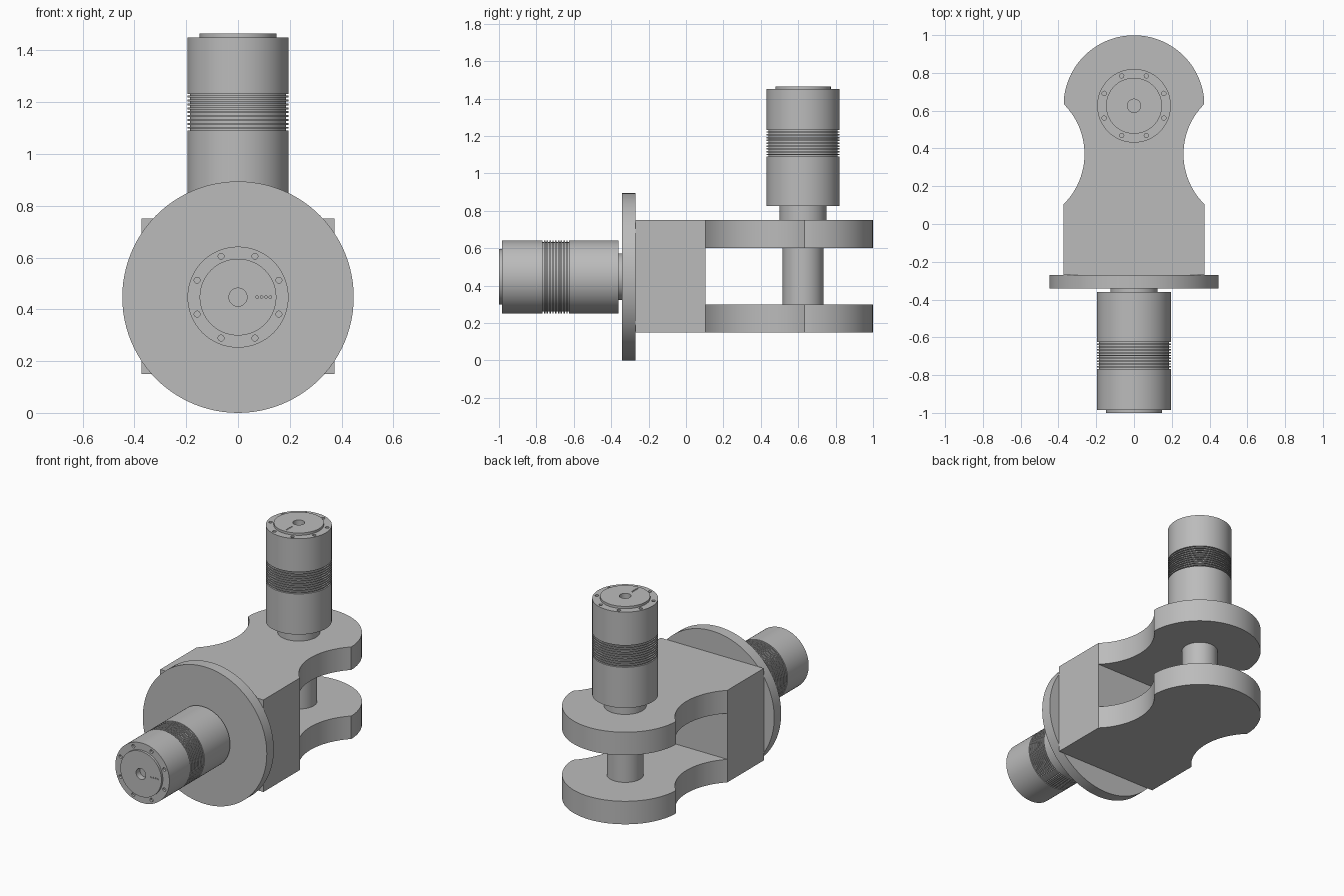
import bpy, bmesh
from math import sin, cos, pi, radians, atan2
from mathutils import Matrix, Vector

cube = bpy.data.objects.get("Cube")
if cube:
    bpy.data.objects.remove(cube, do_unlink=True)

grey = bpy.data.materials.new("machined grey")
grey.use_nodes = True
grey.diffuse_color = (0.5, 0.5, 0.5, 1)
grey.node_tree.nodes["Principled BSDF"].inputs["Base Color"].default_value = grey.diffuse_color

AXIS_Z = 0.447     # height of the horizontal motor axis
PIVOT_Y = 0.626    # position of the vertical motor axis
SEGMENTS = 96


def finish(name, bm, loc=(0, 0, 0), rot=(0, 0, 0)):
    """Turn a bmesh into a named grey object."""
    bmesh.ops.recalc_face_normals(bm, faces=bm.faces)
    mesh = bpy.data.meshes.new(name)
    bm.to_mesh(mesh)
    bm.free()
    mesh.materials.append(grey)
    obj = bpy.data.objects.new(name, mesh)
    bpy.context.collection.objects.link(obj)
    obj.location, obj.rotation_euler = loc, rot
    return obj


def activate(obj):
    bpy.ops.object.select_all(action='DESELECT')
    obj.select_set(True)
    bpy.context.view_layer.objects.active = obj


def smooth(obj):
    activate(obj)
    bpy.ops.object.shade_smooth_by_angle(angle=radians(30))


def lathe(name, profile, **place):
    """Revolve (radius, height) points about local z, closing both ends."""
    bm = bmesh.new()
    rings = [[bm.verts.new((r * cos(2 * pi * i / SEGMENTS), r * sin(2 * pi * i / SEGMENTS), z))
              for i in range(SEGMENTS)] for r, z in profile]
    for low, high in zip(rings, rings[1:]):
        for i in range(SEGMENTS):
            j = (i + 1) % SEGMENTS
            bm.faces.new((low[i], low[j], high[j], high[i]))
    bm.faces.new(rings[0])
    bm.faces.new(rings[-1])
    return finish(name, bm, **place)


def drill(obj, holes):
    """Cut round holes given as (x, y, z, radius, half depth) in local space."""
    bm = bmesh.new()
    for x, y, z, r, h in holes:
        bmesh.ops.create_cone(bm, cap_ends=True, segments=16, radius1=r, radius2=r,
                              depth=2 * h, matrix=Matrix.Translation((x, y, z)))
    cutter = finish("hole_cutter", bm, obj.location, obj.rotation_euler)
    cutter.hide_render = True
    mod = obj.modifiers.new("holes", 'BOOLEAN')
    mod.operation, mod.solver, mod.object = 'DIFFERENCE', 'EXACT', cutter
    activate(obj)
    bpy.ops.object.modifier_apply(modifier=mod.name)
    bpy.data.objects.remove(cutter, do_unlink=True)


def motor(name, neck, loc, rot):
    """Cylindrical motor along local z: neck, finned body, raised cap."""
    radius, length, cap_top = 0.195, 0.625, 0.64
    profile = [(0.125, -neck), (0.125, 0), (radius, 0)]
    # cooling grooves
    grooves, start, pitch = 10, 0.265, 0.015
    for i in range(grooves):
        z = start + i * pitch
        profile += [(radius, z), (radius - 0.01, z),
                    (radius - 0.01, z + pitch / 2), (radius, z + pitch / 2)]
    # end cap with a central bore
    profile += [(radius, length), (0.148, length), (0.148, cap_top),
                (0.035, cap_top), (0.035, cap_top - 0.04)]
    obj = lathe(name, profile, loc=loc, rot=rot)
    # ring of screw holes and a row of indicator holes
    angles = [pi / 8 + k * pi / 4 for k in range(8)]
    holes = [(0.171 * cos(a), 0.171 * sin(a), length, 0.0115, 0.015) for a in angles]
    holes += [(0.074 + k * 0.017, 0, cap_top, 0.005, 0.006) for k in range(4)]
    drill(obj, holes)
    smooth(obj)


def arc(cx, cy, r, a0, a1, n):
    return [(cx + r * cos(a0 + (a1 - a0) * i / n), cy + r * sin(a0 + (a1 - a0) * i / n))
            for i in range(n + 1)]


def prism(name, outline, z0, z1):
    bm = bmesh.new()
    base = bm.faces.new([bm.verts.new((x, y, z0)) for x, y in outline])
    top = bmesh.ops.extrude_face_region(bm, geom=[base])["geom"]
    bmesh.ops.translate(bm, vec=Vector((0, 0, z1 - z0)),
                        verts=[v for v in top if isinstance(v, bmesh.types.BMVert)])
    smooth(finish(name, bm))


# clevis bracket: block at the root, two waisted arms with round ends
HALF, ROOT, WALL = 0.372, -0.27, 0.105
Z0, Z1, Z2, Z3 = 0.15, 0.30, 0.60, 0.75
waist = arc(0.636, 0.37, 0.374, radians(225.2), radians(135.2), 24)
waist[0] = (HALF, WALL)
end_x, end_y = waist[-1]
tilt = atan2(end_y - PIVOT_Y, end_x)
tip = arc(0, PIVOT_Y, 0.373, tilt, pi / 2, 24)[1:]
right = waist + tip
left = [(-x, y) for x, y in reversed(right[:-1])]
arm = right + left
prism("lower_arm", arm, Z0, Z1)
prism("upper_arm", arm, Z2, Z3)
prism("bracket_block", [(-HALF, ROOT), (HALF, ROOT), (HALF, WALL), (-HALF, WALL)], Z0, Z3)

# pivot shaft between the arms
smooth(lathe("pivot_shaft", [(0.109, Z1), (0.109, Z2)], loc=(0, PIVOT_Y, 0)))

# round mounting flange
smooth(lathe("mounting_flange", [(0.447, 0), (0.447, 0.072)],
             loc=(0, ROOT, AXIS_Z), rot=(pi / 2, 0, 0)))

# the two motors
motor("front_motor", 0.02, (0, -0.36, AXIS_Z), (pi / 2, 0, 0))
motor("upright_motor", 0.075, (0, PIVOT_Y, 0.825), (0, 0, -pi / 2))
